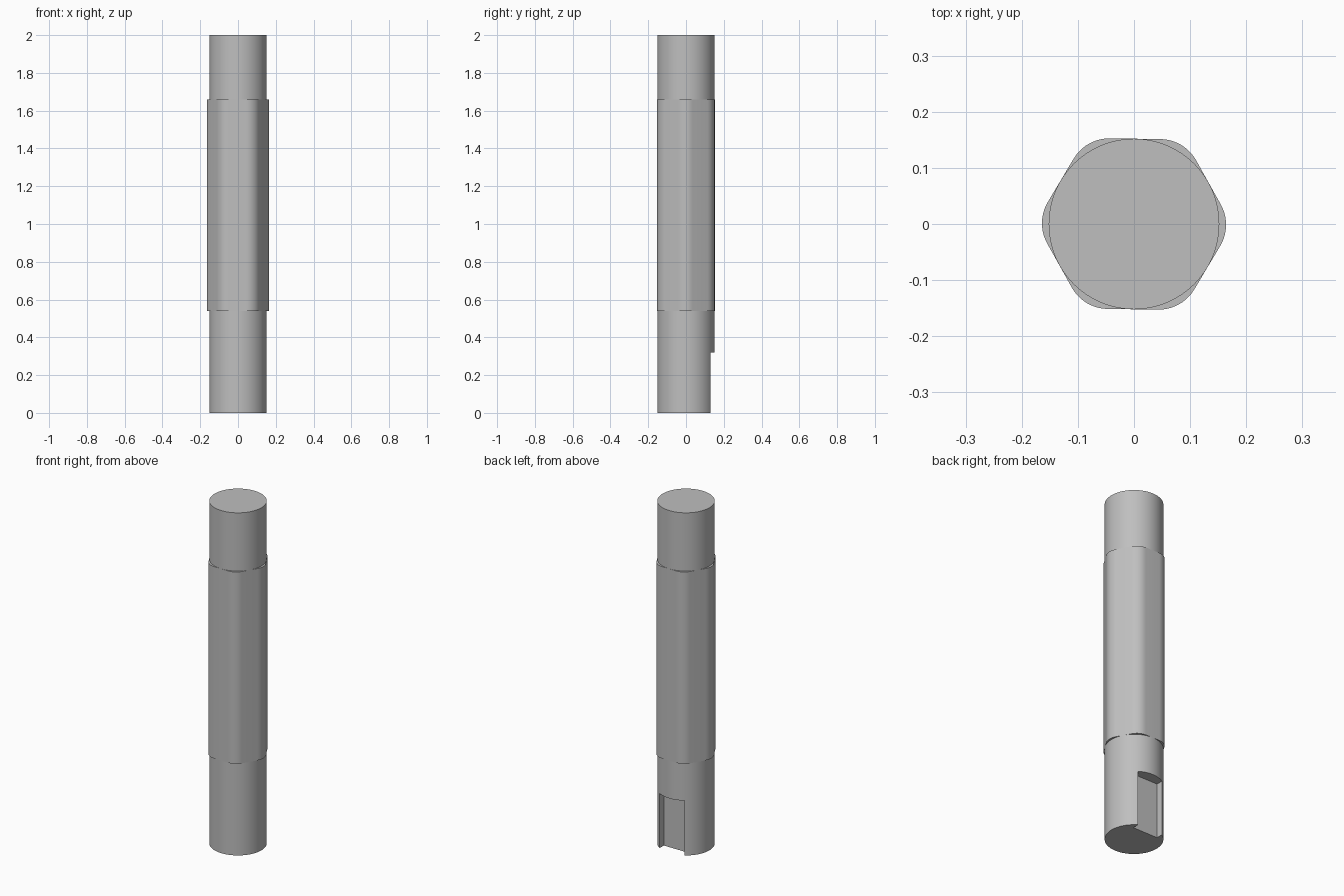
import bpy
import bmesh
from math import cos, sin, pi, radians, sqrt

old = bpy.data.objects.get("Cube")
if old:
    bpy.data.objects.remove(old, do_unlink=True)

RADIUS = 0.152
HEX_BOTTOM, HEX_TOP = 0.54, 1.66
CORNER = 0.074           # rounding radius of the hexagon corners
KEY_HALF, KEY_FLOOR, KEY_TOP = 0.08, 0.09, 0.32

steel = bpy.data.materials.new("steel_grey")
steel.use_nodes = True
GREY = (0.52, 0.52, 0.52, 1)
steel.diffuse_color = GREY
steel.node_tree.nodes["Principled BSDF"].inputs["Base Color"].default_value = GREY


def prism(name, outline, z0, z1):
    """Extrude a closed outline from z0 to z1."""
    bm = bmesh.new()
    face = bm.faces.new([bm.verts.new((x, y, z0)) for x, y in outline])
    top = bmesh.ops.extrude_face_region(bm, geom=[face])["geom"]
    bmesh.ops.translate(bm, vec=(0, 0, z1 - z0),
                        verts=[v for v in top if isinstance(v, bmesh.types.BMVert)])
    bmesh.ops.recalc_face_normals(bm, faces=bm.faces)
    mesh = bpy.data.meshes.new(name)
    bm.to_mesh(mesh)
    bm.free()
    mesh.materials.append(steel)
    obj = bpy.data.objects.new(name, mesh)
    bpy.context.collection.objects.link(obj)
    return obj


def arc(cx, cy, r, start, end, steps):
    angles = [start + (end - start) * i / steps for i in range(steps + 1)]
    return [(cx + r * cos(a), cy + r * sin(a)) for a in angles]


# Round ends
circle = arc(0, 0, RADIUS, 0, 2 * pi, 96)[:-1]
upper = prism("upper_journal", circle, HEX_TOP, 2)
lower = prism("lower_journal", circle, 0, HEX_BOTTOM)

# Hexagonal middle with rounded corners, turned very slightly
hexagon = []
reach = (RADIUS - CORNER) * 2 / sqrt(3)
for i in range(6):
    a = i * pi / 3 - radians(0.8)
    hexagon += arc(reach * cos(a), reach * sin(a), CORNER, a - pi / 6, a + pi / 6, 10)
middle = prism("hexagonal_body", hexagon, HEX_BOTTOM, HEX_TOP)

# Open keyway cut into the back of the lower end
slot = [(-KEY_HALF, KEY_FLOOR), (KEY_HALF, KEY_FLOOR), (KEY_HALF, 0.3), (-KEY_HALF, 0.3)]
cutter = prism("keyway_cutter", slot, -0.1, KEY_TOP)
cutter.hide_render = True
cutter.hide_set(True)
cut = lower.modifiers.new("keyway", "BOOLEAN")
cut.operation = "DIFFERENCE"
cut.solver = "EXACT"
cut.object = cutter
bpy.context.view_layer.objects.active = lower
bpy.ops.object.modifier_apply(modifier=cut.name)
bpy.data.objects.remove(cutter, do_unlink=True)

# Smooth rounds, sharp edges
for part in (upper, lower, middle):
    bpy.ops.object.select_all(action="DESELECT")
    part.select_set(True)
    bpy.context.view_layer.objects.active = part
    bpy.ops.object.shade_smooth_by_angle(angle=radians(30))
